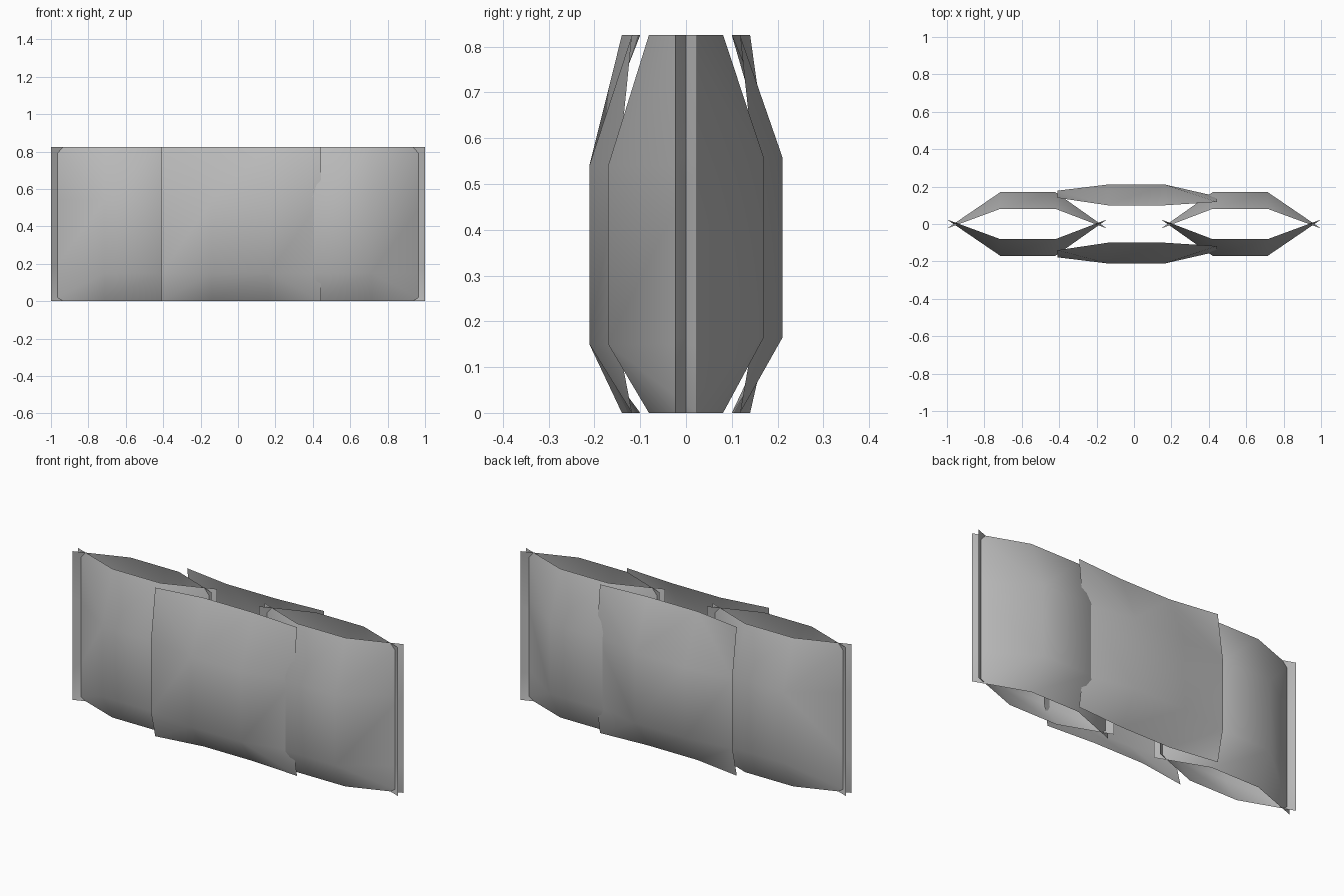
import bpy
import bmesh

cube = bpy.data.objects.get("Cube")
if cube:
    bpy.data.objects.remove(cube, do_unlink=True)

grey = bpy.data.materials.new("plain_grey")
grey.use_nodes = True
tone = (0.5, 0.5, 0.5, 1)
grey.diffuse_color = tone
grey.node_tree.nodes["Principled BSDF"].inputs["Base Color"].default_value = tone

# Row heights of the front and back sheets
ROWS = {-1: (0, 0.15, 0.54, 0.825), 1: (0, 0.165, 0.557, 0.825)}


def sheet(name, side, xs, end_depths, mid_depths, flip_columns=()):
    """Thin bulging panel, narrow at its top and bottom rows."""
    bm = bmesh.new()
    depths = (end_depths, mid_depths, mid_depths, end_depths)
    grid = [[bm.verts.new((x, side * d, z)) for x, d in zip(xs, row)]
            for z, row in zip(ROWS[side], depths)]
    for j in range(3):
        for i in range(3):
            a, b = grid[j][i], grid[j][i + 1]
            d, c = grid[j + 1][i], grid[j + 1][i + 1]
            if i == 1:
                faces = [(a, b, c, d)]
            else:
                # Corner folds run from the end rows to the side edges
                diagonal_ac = ((i == 0) == (j == 2)) != (i in flip_columns)
                if diagonal_ac == (j == 2 or i == 2) and j == 1:
                    faces = [(a, b, c), (a, c, d)]
                elif j != 1 and not diagonal_ac:
                    faces = [(a, b, c), (a, c, d)]
                else:
                    faces = [(a, b, d), (b, c, d)]
            for f in faces:
                bm.faces.new(f if side < 0 else f[::-1])
    mesh = bpy.data.meshes.new(name)
    bm.to_mesh(mesh)
    bm.free()
    mesh.materials.append(grey)
    obj = bpy.data.objects.new(name, mesh)
    bpy.context.collection.objects.link(obj)
    bpy.ops.object.select_all(action='DESELECT')
    obj.select_set(True)
    bpy.context.view_layer.objects.active = obj
    bpy.ops.object.shade_smooth_by_angle(angle=0.9)


for side, place in ((-1, "front"), (1, "back")):
    # Side pods: paired sheets whose edges cross each other
    for sign, hand in ((1, "left"), (-1, "right")):
        xs = sorted(sign * x for x in (0.145, 0.42, 0.715, 1.0))
        sheet(f"{place}_{hand}_panel", side, xs,
              (-0.024, 0.081, 0.081, -0.024), (-0.024, 0.17, 0.17, -0.024))
    # Bridging panel between the pods
    sheet(f"{place}_middle_panel", side, (-0.41, -0.14, 0.165, 0.445),
          (0.14, 0.10, 0.10, 0.118), (0.178, 0.211, 0.211, 0.147),
          (0,) if side > 0 else ())
